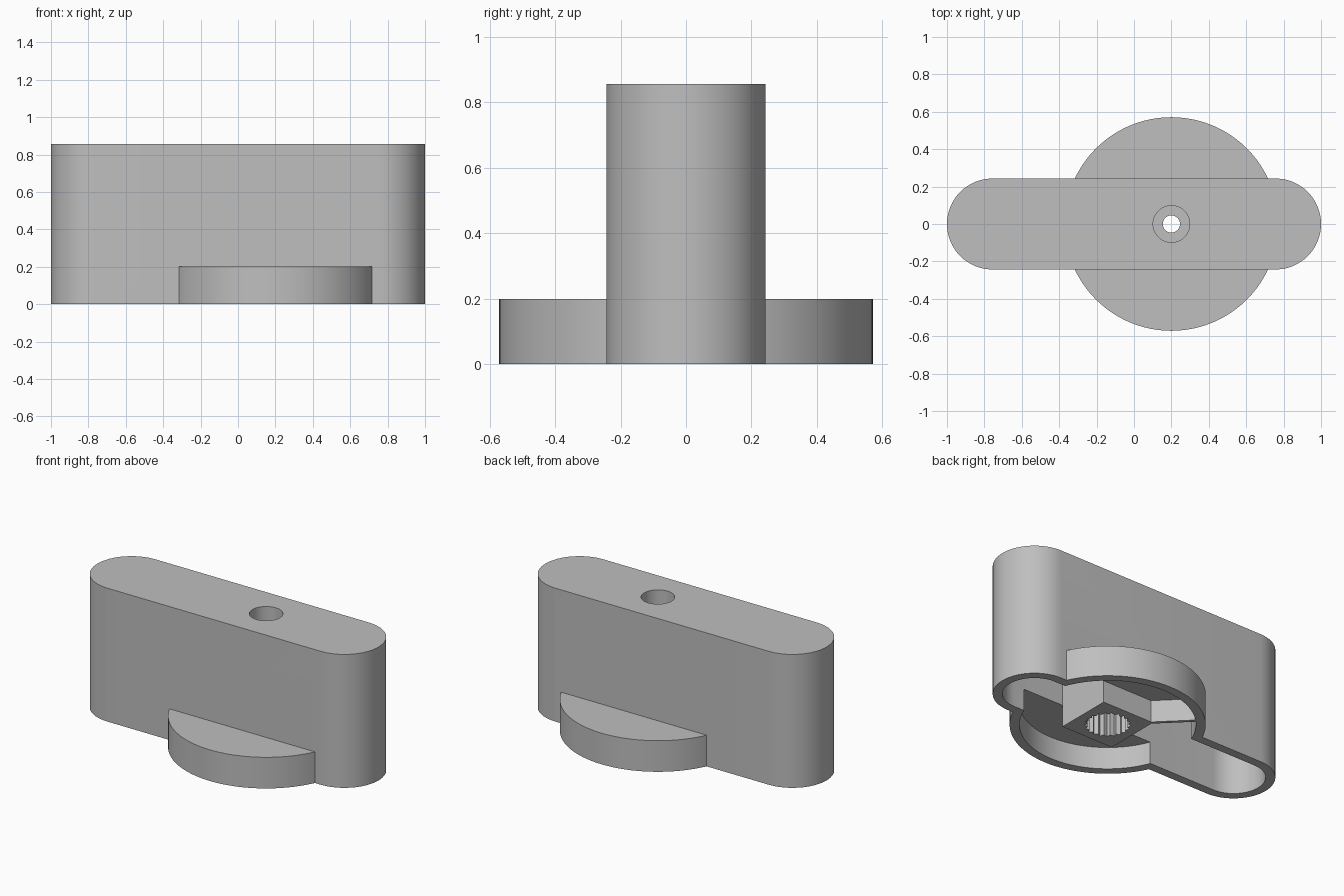
import bpy, bmesh
from math import cos, sin, pi
from mathutils import Vector, Matrix

if "Cube" in bpy.data.objects:
    bpy.data.objects.remove(bpy.data.objects["Cube"], do_unlink=True)

WALL = 0.057
HEIGHT, HALF_WIDTH = 0.857, 0.243
HUB_X, FLANGE_R, FLANGE_H = 0.2, 0.571, 0.2
HUB_HALF = 0.187

grey = bpy.data.materials.new("light_grey_plastic")
grey.use_nodes = True
colour = (0.52, 0.52, 0.52, 1)
grey.diffuse_color = colour
grey.node_tree.nodes["Principled BSDF"].inputs["Base Color"].default_value = colour


def prism(name, outline, z0, z1):
    """Extrude a counter-clockwise outline between two heights."""
    bm = bmesh.new()
    face = bm.faces.new([bm.verts.new((x, y, z0)) for x, y in outline])
    top = bmesh.ops.extrude_face_region(bm, geom=[face])["geom"]
    bmesh.ops.translate(bm, vec=(0, 0, z1 - z0),
                        verts=[v for v in top if isinstance(v, bmesh.types.BMVert)])
    bmesh.ops.recalc_face_normals(bm, faces=bm.faces)
    mesh = bpy.data.meshes.new(name)
    bm.to_mesh(mesh)
    bm.free()
    mesh.materials.append(grey)
    obj = bpy.data.objects.new(name, mesh)
    bpy.context.collection.objects.link(obj)
    return obj


def circle(r, n=96, x=HUB_X):
    return [(x + r * cos(2 * pi * i / n), r * sin(2 * pi * i / n)) for i in range(n)]


def stadium(r, n=32):
    reach = 1 - HALF_WIDTH
    right = [(reach + r * cos(a), r * sin(a)) for a in (pi * i / n - pi / 2 for i in range(n + 1))]
    return right + [(-x, -y) for x, y in right]


def box(cx, hx, hy):
    return [(cx - hx, -hy), (cx + hx, -hy), (cx + hx, hy), (cx - hx, hy)]


def combine(target, tool, operation):
    mod = target.modifiers.new(operation, 'BOOLEAN')
    mod.operation, mod.solver, mod.object = operation, 'EXACT', tool
    bpy.context.view_layer.objects.active = target
    bpy.ops.object.modifier_apply(modifier=mod.name)
    bpy.data.objects.remove(tool, do_unlink=True)


# Outer shell: tall rounded grip with a low round flange
knob = prism("knob_body", stadium(HALF_WIDTH), 0, HEIGHT)
combine(knob, prism("flange", circle(FLANGE_R), 0, FLANGE_H), 'UNION')

# Hollow underside, leaving the square hub standing
cavity = prism("cavity", stadium(HALF_WIDTH - WALL), -0.1, HEIGHT - WALL)
combine(cavity, prism("flange_cavity", circle(FLANGE_R - WALL), -0.1, FLANGE_H - WALL), 'UNION')
combine(cavity, prism("hub_space", box(HUB_X, HUB_HALF, HUB_HALF), 0, HEIGHT), 'DIFFERENCE')
combine(knob, cavity, 'DIFFERENCE')

# Thin diagonal rib from a hub corner to the flange wall
rib = prism("pointer_rib", box(0.385, 0.155, 0.01), 0, FLANGE_H - WALL / 2)
rib.data.transform(Matrix.Translation((HUB_X, 0, 0)) @ Matrix.Rotation(3 * pi / 4, 4, 'Z'))
combine(knob, rib, 'UNION')

# Splined shaft socket, screw hole and screw head recess
teeth = 21
spline = [(HUB_X + r * cos(a), r * sin(a)) for r, a in
          ((0.138 if i % 2 else 0.12, pi * i / teeth) for i in range(2 * teeth))]
combine(knob, prism("socket", spline, -0.1, 0.2), 'DIFFERENCE')
combine(knob, prism("screw_hole", circle(0.046, 32), 0.1, 0.5), 'DIFFERENCE')
combine(knob, prism("screw_recess", circle(0.098, 48), 0.26, 1), 'DIFFERENCE')

# Smooth curved walls, crisp edges
bpy.ops.object.select_all(action='DESELECT')
knob.select_set(True)
bpy.context.view_layer.objects.active = knob
bpy.ops.object.shade_smooth_by_angle(angle=pi / 9)
